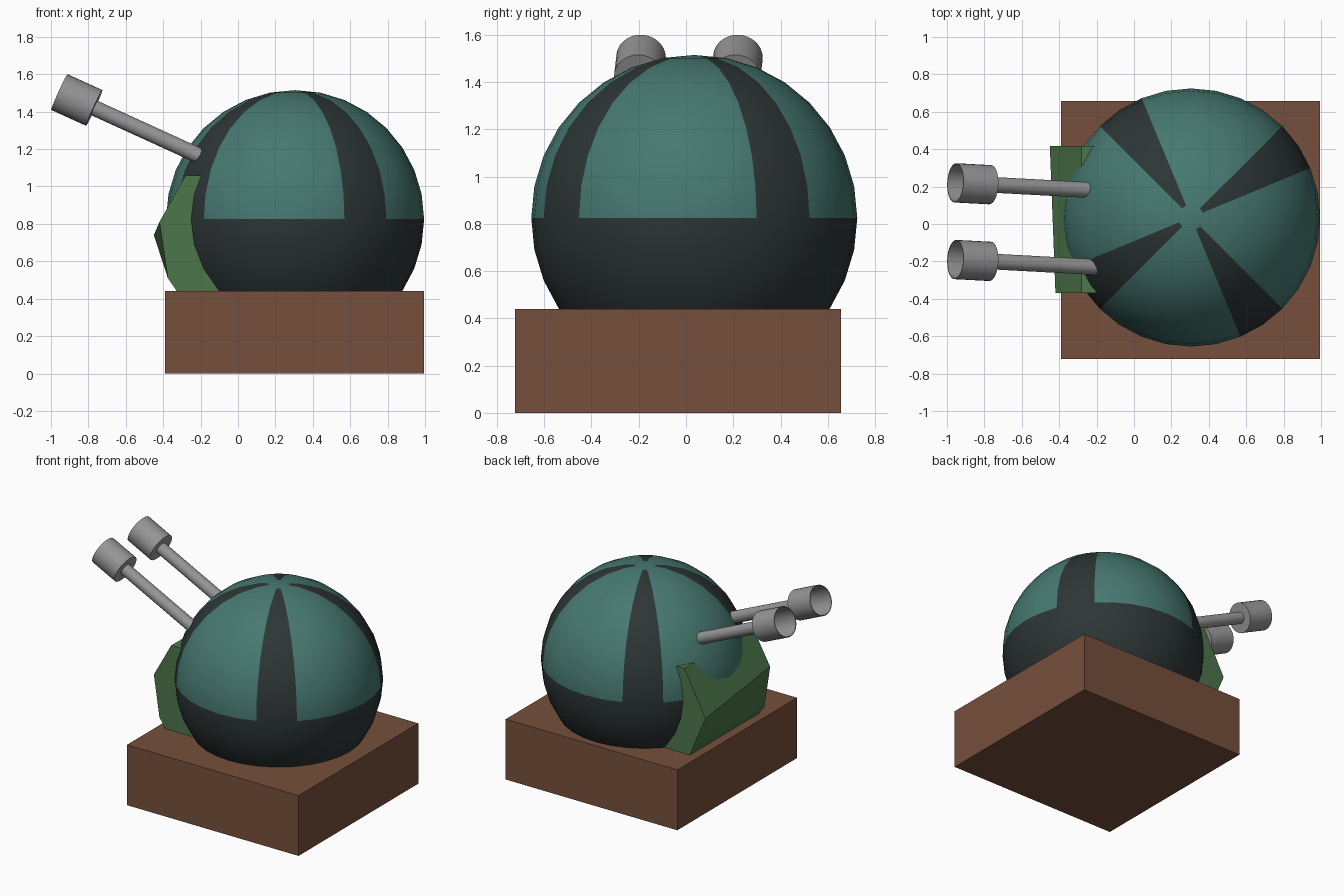
import bpy, bmesh, math
from mathutils import Vector

if "Cube" in bpy.data.objects:
    bpy.data.objects.remove(bpy.data.objects["Cube"])


def mat(name, rgb):
    m = bpy.data.materials.new(name)
    m.diffuse_color = (*rgb, 1)
    m.use_nodes = True
    m.node_tree.nodes["Principled BSDF"].inputs["Base Color"].default_value = m.diffuse_color
    return m


TEAL = mat("teal", (0.062, 0.19, 0.165))
DARK = mat("charcoal", (0.026, 0.036, 0.036))
BROWN = mat("brown", (0.18, 0.08, 0.045))
GREEN = mat("green", (0.072, 0.18, 0.068))
GREY = mat("grey", (0.30, 0.30, 0.30))


def make(name, bm, mats, smooth=None):
    bmesh.ops.recalc_face_normals(bm, faces=bm.faces[:])
    me = bpy.data.meshes.new(name)
    bm.to_mesh(me)
    bm.free()
    for m in mats:
        me.materials.append(m)
    ob = bpy.data.objects.new(name, me)
    bpy.context.collection.objects.link(ob)
    if smooth:
        bpy.ops.object.select_all(action='DESELECT')
        ob.select_set(True)
        bpy.context.view_layer.objects.active = ob
        bpy.ops.object.shade_smooth_by_angle(angle=math.radians(smooth))
    return ob


def revolve(bm, profile, seg):
    """Lathe (radius, height) points around z; zero radius makes a pole."""
    rings = []
    for r, h in profile:
        if r < 1e-6:
            rings.append([bm.verts.new((0, 0, h))] * seg)
        else:
            rings.append([bm.verts.new((r * math.cos(2 * math.pi * i / seg),
                                        r * math.sin(2 * math.pi * i / seg), h))
                          for i in range(seg)])
    for a, b in zip(rings, rings[1:]):
        for i in range(seg):
            j = (i + 1) % seg
            bm.faces.new(list(dict.fromkeys((a[i], a[j], b[j], b[i]))))


# Square base block
bm = bmesh.new()
bmesh.ops.create_cube(bm, size=1)
bmesh.ops.scale(bm, vec=(1.385, 1.38, 0.44), verts=bm.verts)
bmesh.ops.translate(bm, vec=(0.3025, -0.033, 0.22), verts=bm.verts)
make("base_block", bm, [BROWN])

# Dome: teal panels above the equator, split by four charcoal stripes
R, C = 0.69, Vector((0.305, 0.035, 0.825))
step = math.pi / 16
prof = [(R * math.sin(i * step), R * math.cos(i * step)) for i in range(17)]
tip = (prof[1][0] * 0.5, (R + prof[1][1]) / 2)     # small ring where stripes end
prof.insert(1, tip)
bm = bmesh.new()
revolve(bm, prof, 32)
for f in bm.faces:
    c = f.calc_center_median()
    az = math.degrees(math.atan2(c.y, c.x)) % 90
    stripe = 22.5 < az < 45 and c.z < tip[1]
    f.material_index = 1 if c.z < 0 or stripe else 0
bmesh.ops.translate(bm, vec=C, verts=bm.verts)
make("dome", bm, [TEAL, DARK], 40)

# Faceted armour plate under the guns, slightly different at each end
inner = [(-0.18, 1.06), (-0.08, 0.43)]
near = [(-0.32, 0.43), (-0.375, 0.51), (-0.42, 0.81), (-0.28, 1.06)]
far = [(-0.32, 0.43), (-0.357, 0.52), (-0.45, 0.74), (-0.28, 1.06)]
bm = bmesh.new()
ends = [[bm.verts.new((x, y, z)) for x, z in inner + p]
        for y, p in ((-0.37, near), (0.418, far))]
for e in ends:
    bm.faces.new(e)
for i in range(6):
    j = (i + 1) % 6
    bm.faces.new((ends[0][i], ends[0][j], ends[1][j], ends[1][i]))
make("armour_plate", bm, [GREEN])

# Twin guns: thin barrel with a wide hollow muzzle
aim = Vector((0.745, -0.04, -0.34))
for name, y in (("gun_front", -0.19), ("gun_back", 0.22)):
    bm = bmesh.new()
    revolve(bm, [(0, 0.885), (0.042, 0.885), (0.042, 0.205), (0.105, 0.205), (0.105, 0),
                 (0.1, 0), (0.1, 0.2), (0.036, 0.2), (0.036, 0.5), (0, 0.5)], 32)
    bm.transform(aim.to_track_quat('Z', 'Y').to_matrix().to_4x4())
    bmesh.ops.translate(bm, vec=(-0.955, y, 1.505), verts=bm.verts)
    make(name, bm, [GREY], 30)
